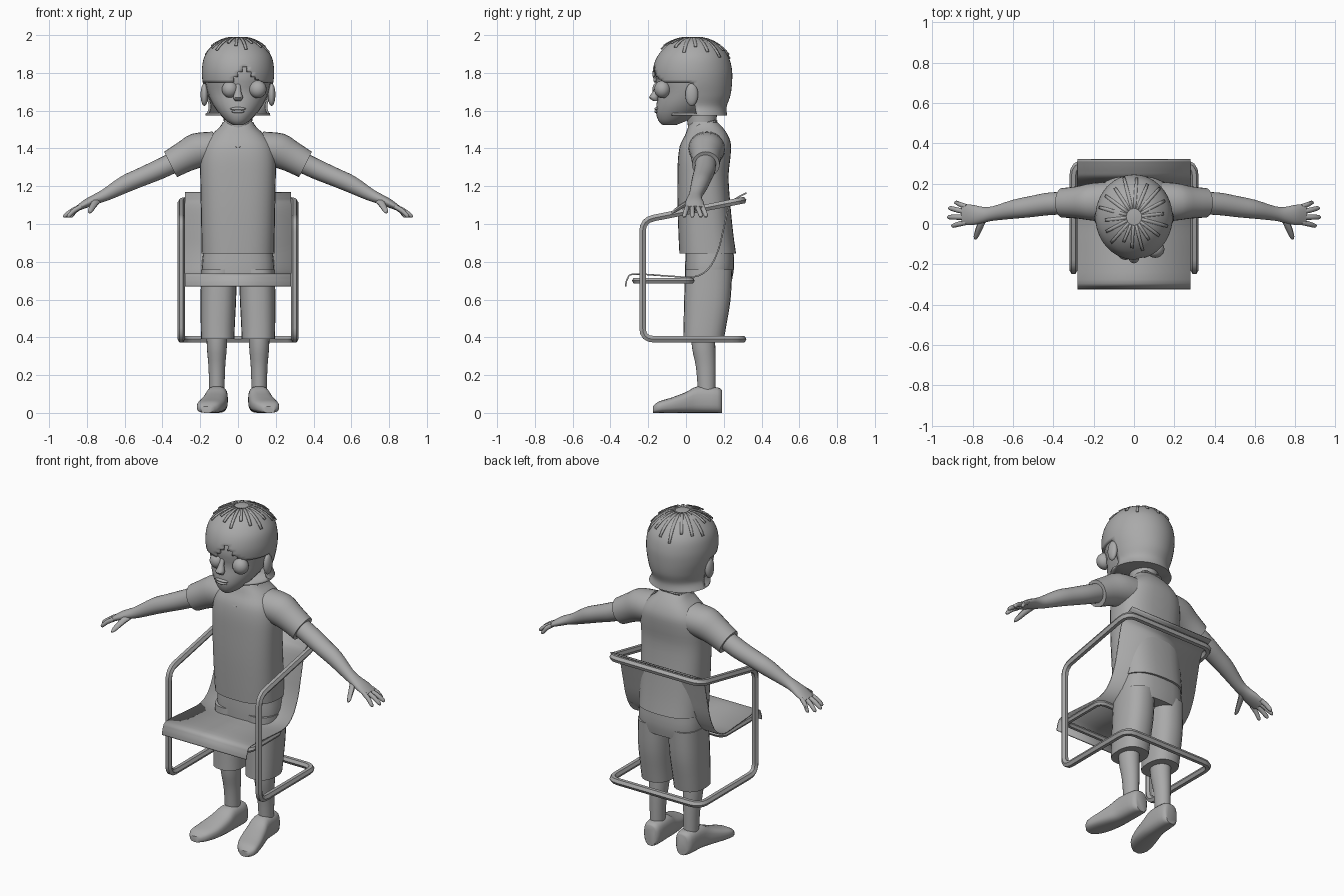
import bpy, bmesh, math
from mathutils import Vector

old = bpy.data.objects.get("Cube")
if old:
    bpy.data.objects.remove(old)

grey = bpy.data.materials.new("plain grey")
grey.use_nodes = True
COLOUR = (0.4, 0.4, 0.4, 1)
grey.diffuse_color = COLOUR
grey.node_tree.nodes["Principled BSDF"].inputs["Base Color"].default_value = COLOUR

X, Y, Z = Vector((1, 0, 0)), Vector((0, 1, 0)), Vector((0, 0, 1))
ARM_UP = Vector((0.45, 0, 0.89))
parts = []


def finish(name, bm):
    """Turn a bmesh into a named, coloured object."""
    bmesh.ops.recalc_face_normals(bm, faces=bm.faces)
    mesh = bpy.data.meshes.new(name)
    bm.to_mesh(mesh)
    bm.free()
    mesh.materials.append(grey)
    ob = bpy.data.objects.new(name, mesh)
    bpy.context.collection.objects.link(ob)
    parts.append(ob)
    return ob


def smooth_path(pts, steps):
    """Catmull-Rom through tuples of any length."""
    out = []
    for i in range(len(pts) - 1):
        a, b, c, d = (pts[max(i - 1, 0)], pts[i], pts[i + 1], pts[min(i + 2, len(pts) - 1)])
        for k in range(steps):
            t = k / steps
            out.append([q + t / 2 * (r - p + t * (2 * p - 5 * q + 4 * r - s + t * (3 * (q - r) + s - p)))
                        for p, q, r, s in zip(a, b, c, d)])
    return out + [list(pts[-1])]


def loft(name, sections, u=X, v=Y, power=2.0, sides=24, steps=3, side=1, caps=True, keep=None):
    """Skin rings (x, y, z, radius along u, radius along v)."""
    bm = bmesh.new()
    rings = []
    for x, y, z, a, b in smooth_path(sections, steps):
        ring = []
        for i in range(sides):
            t = math.tau * i / sides
            c, s = math.cos(t), math.sin(t)
            p = Vector((x, y, z)) + u * a * math.copysign(abs(c) ** (2 / power), c) \
                + v * b * math.copysign(abs(s) ** (2 / power), s)
            p.x *= side
            ring.append(bm.verts.new(p))
        rings.append(ring)
    for lo, hi in zip(rings, rings[1:]):
        for i in range(sides):
            j = (i + 1) % sides
            bm.faces.new((lo[i], lo[j], hi[j], hi[i]))
    if caps:
        bm.faces.new(rings[0])
        bm.faces.new(rings[-1])
    if keep:
        gone = [f for f in bm.faces if not keep(f.calc_center_median())]
        bmesh.ops.delete(bm, geom=gone, context='FACES')
    return finish(name, bm)


def stack(*rows):
    """Rows of (z, half width, front y, back y) to upright loft sections."""
    return [(0, (f + b) / 2, z, w, (b - f) / 2) for z, w, f, b in rows]


def ball(name, centre, size):
    bm = bmesh.new()
    bmesh.ops.create_uvsphere(bm, u_segments=20, v_segments=12, radius=1)
    for vert in bm.verts:
        vert.co = Vector(centre) + Vector([c * s for c, s in zip(vert.co, size)])
    return finish(name, bm)


def strip(name, rows, thick):
    """Thin sheet through pairs of edge points."""
    bm = bmesh.new()
    pairs = [(bm.verts.new(a), bm.verts.new(b)) for a, b in rows]
    for (a, b), (c, d) in zip(pairs, pairs[1:]):
        bm.faces.new((a, b, d, c))
    ob = finish(name, bm)
    mod = ob.modifiers.new("thickness", 'SOLIDIFY')
    mod.thickness, mod.offset = thick, 0
    return ob


def pipe(name, corners, radius, bend, closed=True):
    """Round bar through corners with rounded bends."""
    pts, n = [], len(corners)
    corners = [Vector(c) for c in corners]
    for i, c in enumerate(corners):
        if not closed and i in (0, n - 1):
            pts.append(c)
            continue
        a = c + (corners[i - 1] - c).normalized() * bend
        b = c + (corners[(i + 1) % n] - c).normalized() * bend
        pts += [a.lerp(c, t).lerp(c.lerp(b, t), t) for t in (0, 0.25, 0.5, 0.75, 1)]
    cu = bpy.data.curves.new(name, 'CURVE')
    cu.dimensions = '3D'
    cu.bevel_depth, cu.bevel_resolution, cu.use_fill_caps = radius, 1, True
    sp = cu.splines.new('POLY')
    sp.points.add(len(pts) - 1)
    for q, p in zip(sp.points, pts):
        q.co = (*p, 1)
    sp.use_cyclic_u = closed
    tmp = bpy.data.objects.new(name + "_path", cu)
    bpy.context.collection.objects.link(tmp)
    mesh = bpy.data.meshes.new_from_object(tmp.evaluated_get(bpy.context.evaluated_depsgraph_get()))
    bpy.data.objects.remove(tmp)
    bm = bmesh.new()
    bm.from_mesh(mesh)
    return finish(name, bm)


# Chair: one bent tube loop, a seat support and a curved sheet
right_side = [(-0.3, 0.3, 0.39), (-0.3, -0.23, 0.39), (-0.3, -0.23, 1.02), (-0.3, 0.3, 1.125)]
left_side = [(-x, y, z) for x, y, z in reversed(right_side)]
pipe("chair_frame", right_side + left_side, 0.02, 0.06)
pipe("seat_support", [(s * 0.265, y, 0.7) for s, y in ((-1, -0.27), (1, -0.27), (1, 0.03), (-1, 0.03))], 0.016, 0.04)
profile = [(-0.32, 0.67), (-0.31, 0.71), (-0.275, 0.735), (-0.1, 0.725), (0.04, 0.72), (0.12, 0.765),
           (0.17, 0.86), (0.2, 0.98), (0.23, 1.1), (0.265, 1.135), (0.32, 1.165)]
strip("chair_sheet", [((-0.28, y, z), (0.28, y, z)) for y, z in smooth_path(profile, 4)], 0.008)

# Shirt and shorts
loft("shirt_body", stack((0.845, 0.192, -0.035, 0.265), (0.95, 0.194, -0.04, 0.25), (1.1, 0.197, -0.045, 0.235),
                         (1.25, 0.2, -0.045, 0.225), (1.35, 0.2, -0.042, 0.235), (1.42, 0.185, -0.03, 0.238),
                         (1.47, 0.145, -0.005, 0.222), (1.51, 0.1, 0.01, 0.195), (1.54, 0.08, 0.025, 0.165)),
     power=2.6, sides=32)
loft("shorts_top", stack((0.71, 0.187, -0.005, 0.245), (0.78, 0.192, -0.005, 0.255), (0.88, 0.18, 0, 0.25)), power=2.6)
pipe("shirt_collar", [(0, -0.032, 1.4), (0.055, -0.005, 1.45), (0.085, 0.06, 1.52), (0.06, 0.16, 1.545),
                      (-0.06, 0.16, 1.545), (-0.085, 0.06, 1.52), (-0.055, -0.005, 1.45)], 0.007, 0.02)

# Limbs, mirrored
for side, word in ((1, "left"), (-1, "right")):
    loft(word + "_shorts_leg", [(0.107, 0.093, 0.39, 0.088, 0.108), (0.107, 0.1, 0.46, 0.09, 0.113),
                                (0.104, 0.113, 0.6, 0.094, 0.123), (0.1, 0.12, 0.76, 0.095, 0.125)],
         power=2.4, side=side)
    loft(word + "_calf", [(0.112, 0.09, 0.46, 0.055, 0.063), (0.112, 0.093, 0.35, 0.053, 0.062),
                          (0.112, 0.105, 0.24, 0.044, 0.052), (0.112, 0.11, 0.1, 0.04, 0.046)], side=side)
    shoe = [(0.105, 0.19, 0.12, 0.035), (0.107, 0.165, 0.135, 0.052), (0.112, 0.06, 0.14, 0.058),
            (0.122, 0, 0.11, 0.065), (0.14, -0.08, 0.08, 0.07), (0.158, -0.145, 0.06, 0.06),
            (0.165, -0.175, 0.035, 0.03)]
    loft(word + "_shoe", [(x, y, h / 2, w, h / 2) for x, y, h, w in shoe], v=Z, power=2.8, side=side)
    loft(word + "_sleeve", [(0.09, 0.11, 1.4, 0.1, 0.1), (0.2, 0.11, 1.392, 0.094, 0.096),
                            (0.28, 0.107, 1.358, 0.08, 0.083), (0.357, 0.105, 1.315, 0.073, 0.076)],
         u=Y, v=ARM_UP, side=side)
    loft(word + "_arm", [(0.3, 0.105, 1.345, 0.055, 0.055), (0.42, 0.1, 1.288, 0.056, 0.053),
                         (0.52, 0.085, 1.245, 0.052, 0.049), (0.6, 0.073, 1.21, 0.047, 0.046),
                         (0.7, 0.052, 1.155, 0.036, 0.033), (0.75, 0.045, 1.133, 0.04, 0.027),
                         (0.8, 0.045, 1.11, 0.05, 0.023), (0.85, 0.047, 1.083, 0.05, 0.014)],
         u=Y, v=ARM_UP, side=side)
    for i, (reach, tip) in enumerate(((0.89, 0.105), (0.92, 0.078), (0.925, 0.034), (0.905, -0.008))):
        base = 0.086 - 0.026 * i
        loft(f"{word}_finger_{i + 1}", [(0.83, base, 1.093, 0.013, 0.013),
                                        ((0.83 + reach) / 2, (base + tip) / 2, 1.071, 0.013, 0.013),
                                        (reach - 0.01, tip, 1.045, 0.011, 0.011), (reach, tip, 1.037, 0.004, 0.004)],
             u=Y, v=ARM_UP, sides=10, side=side)
    loft(word + "_thumb", [(0.745, 0.03, 1.125, 0.02, 0.018), (0.765, -0.015, 1.1, 0.018, 0.016),
                           (0.782, -0.06, 1.07, 0.013, 0.012), (0.786, -0.078, 1.06, 0.004, 0.004)],
         u=X, v=Z, sides=10, side=side)
    ball(word + "_ear", (side * 0.178, 0.03, 1.685), (0.02, 0.034, 0.06))

# Head and face
loft("neck", stack((1.44, 0.085, 0.01, 0.17), (1.52, 0.075, 0.01, 0.16), (1.64, 0.08, -0.01, 0.17)))
loft("face", stack((1.525, 0.028, -0.125, -0.05), (1.545, 0.06, -0.145, 0.0), (1.585, 0.1, -0.158, 0.08),
                   (1.635, 0.135, -0.156, 0.14), (1.7, 0.163, -0.148, 0.2), (1.78, 0.177, -0.16, 0.225),
                   (1.86, 0.17, -0.14, 0.22), (1.94, 0.11, -0.07, 0.16)))
loft("nose", [(0, -0.145, 1.745, 0.012, 0.008), (0, -0.16, 1.7, 0.017, 0.016),
              (0, -0.17, 1.67, 0.026, 0.025), (0, -0.16, 1.65, 0.014, 0.012)], sides=12)
for name, z, width in (("upper_lip", 1.61, 0.042), ("lower_lip", 1.595, 0.034)):
    ball(name, (0, -0.154, z), (width, 0.014, 0.009))
ball("right_eye", (-0.042, -0.135, 1.713), (0.043, 0.043, 0.045))
ball("left_eye", (0.105, -0.125, 1.713), (0.046, 0.043, 0.047))


# Hair: cap with a parted fringe, long at the back
def is_hair(c):
    return c.y > 0.05 or c.z > 1.755 + max(0, 0.08 - 1.2 * abs(c.x - 0.04))


hair = loft("hair_cap", stack((1.575, 0.172, -0.1, 0.218), (1.62, 0.155, -0.12, 0.215), (1.68, 0.17, -0.15, 0.235),
                              (1.75, 0.187, -0.172, 0.244), (1.82, 0.191, -0.175, 0.243), (1.89, 0.176, -0.15, 0.223),
                              (1.95, 0.13, -0.095, 0.175), (1.982, 0.075, -0.03, 0.11), (1.99, 0.01, 0.03, 0.05)),
            sides=48, steps=5, keep=is_hair)
mod = hair.modifiers.new("thickness", 'SOLIDIFY')
mod.thickness, mod.offset = 0.012, -1


def scalp(angle, fall, lift):
    d = Vector((math.sin(fall) * math.cos(angle), math.sin(fall) * math.sin(angle), math.cos(fall)))
    return Vector((0.19 * d.x, 0.035 + 0.209 * d.y, 1.8 + 0.19 * d.z)) + d * lift


# Loose locks fanning from the crown
for i in range(18):
    angle = math.tau * i / 18 + 0.1
    reach = 0.8 + 0.12 * (i % 3) + 0.15 * math.sin(angle)
    rows = []
    for k in range(6):
        t = k / 5
        fall = 0.2 + (reach - 0.2) * t
        half = (0.07 - 0.02 * t) / (fall + 0.25)
        rows.append((scalp(angle - half, fall, 0.002 + 0.01 * t), scalp(angle + half, fall, 0.002 + 0.01 * t)))
    strip(f"hair_lock_{i + 1}", rows, 0.006)

# Smooth shading with crisp edges
bpy.ops.object.select_all(action='DESELECT')
for ob in parts:
    ob.select_set(True)
bpy.context.view_layer.objects.active = parts[0]
bpy.ops.object.shade_smooth_by_angle(angle=math.radians(40))
